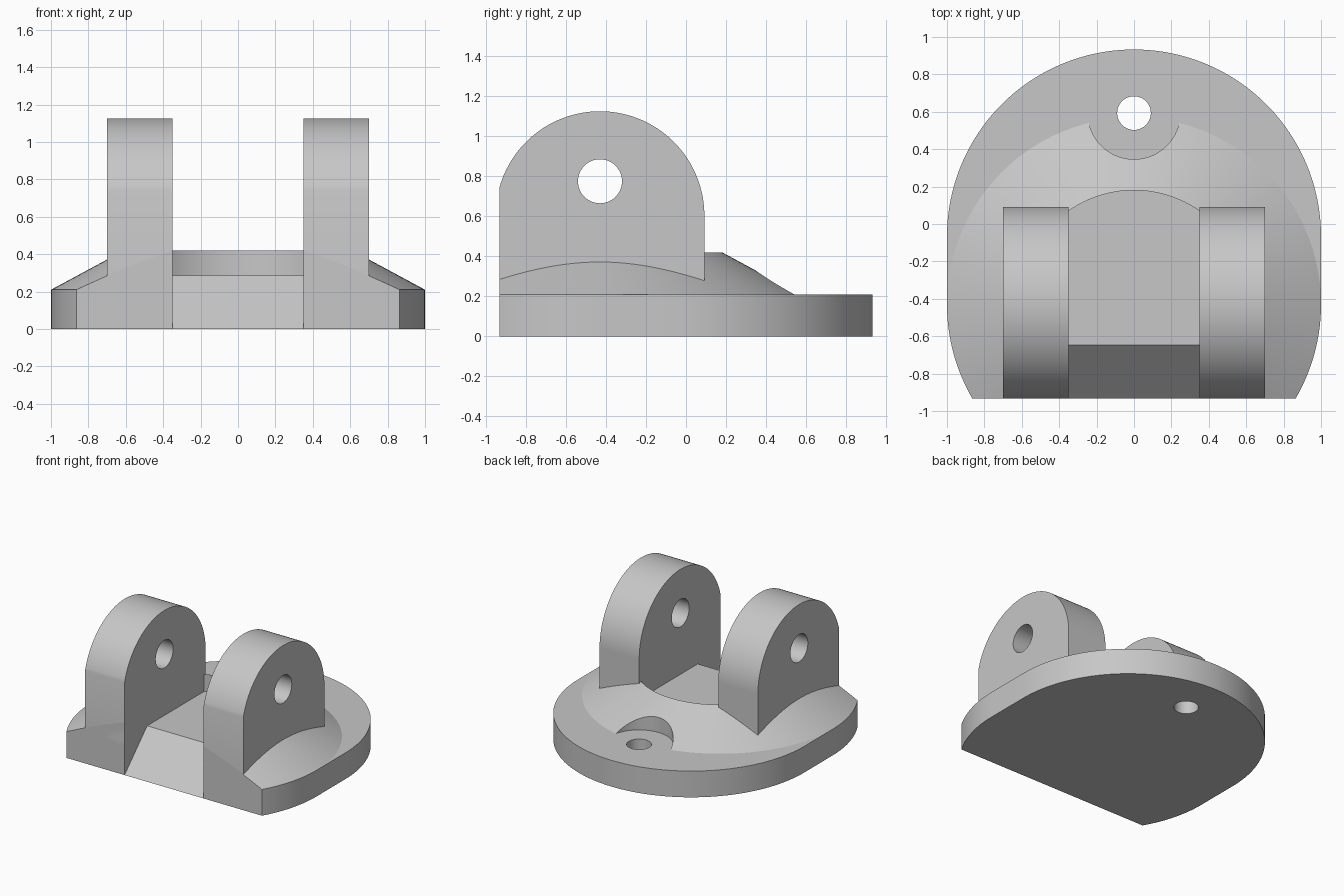
import bpy, bmesh
from math import sin, cos, asin, acos, pi, radians
from mathutils import Vector

if "Cube" in bpy.data.objects:
    bpy.data.objects.remove(bpy.data.objects["Cube"])

FRONT = -0.933      # flat front edge
PIVOT_Y = -0.43     # centre of hub and lugs
BACK_Y = -0.067     # centre of the rear plate arc
PLATE_Z, FLOOR_Z, HUB_Z = 0.21, 0.285, 0.42
GAP, LUG_X = 0.35, 0.70

grey = bpy.data.materials.new("plain grey")
grey.use_nodes = True
grey.diffuse_color = (0.57, 0.57, 0.57, 1)
grey.node_tree.nodes["Principled BSDF"].inputs["Base Color"].default_value = grey.diffuse_color


def arc(cx, cy, r, start, end, n):
    return [(cx + r * cos(start + (end - start) * i / n),
             cy + r * sin(start + (end - start) * i / n)) for i in range(n + 1)]


def finish(name, bm):
    bmesh.ops.recalc_face_normals(bm, faces=bm.faces)
    mesh = bpy.data.meshes.new(name)
    bm.to_mesh(mesh)
    bm.free()
    obj = bpy.data.objects.new(name, mesh)
    bpy.context.collection.objects.link(obj)
    return obj


def prism(name, points, axis, low, high):
    """Extrude a closed outline along z (x, y points) or x (y, z points)."""
    bm = bmesh.new()
    place = (lambda a, b: (a, b, low)) if axis == "z" else (lambda a, b: (low, a, b))
    face = bm.faces.new([bm.verts.new(place(*p)) for p in points])
    moved = bmesh.ops.extrude_face_region(bm, geom=[face])["geom"]
    step = Vector((0, 0, high - low)) if axis == "z" else Vector((high - low, 0, 0))
    bmesh.ops.translate(bm, vec=step, verts=[v for v in moved if isinstance(v, bmesh.types.BMVert)])
    return finish(name, bm)


def circle(cx, cy, r, n=48):
    return arc(cx, cy, r, 0, 2 * pi, n)[:-1]


def cut(obj, *cutters):
    for cutter in cutters:
        cutter.hide_render = True
        mod = obj.modifiers.new("cut", "BOOLEAN")
        mod.operation, mod.solver, mod.object = "DIFFERENCE", "EXACT", cutter
    bpy.context.view_layer.update()
    graph = bpy.context.evaluated_depsgraph_get()
    mesh = bpy.data.meshes.new_from_object(obj.evaluated_get(graph))
    obj.modifiers.clear()
    obj.data = mesh


# Base plate: rear half circle, straight sides, front arcs cut flat
dip = asin((PIVOT_Y - FRONT) / 1.0)
outline = (arc(0, BACK_Y, 1, 0, pi, 96)
           + arc(0, PIVOT_Y, 1, pi, pi + dip, 18)
           + arc(0, PIVOT_Y, 1, 2 * pi - dip, 2 * pi, 18))
plate = prism("base_plate", outline, "z", 0, PLATE_Z)

# Conical hub, trimmed flush with the front edge
bm = bmesh.new()
bmesh.ops.create_cone(bm, cap_ends=True, segments=128, radius1=1, radius2=0.61,
                      depth=HUB_Z - PLATE_Z)
bmesh.ops.translate(bm, vec=(0, PIVOT_Y, (HUB_Z + PLATE_Z) / 2), verts=bm.verts)
trim = bmesh.ops.bisect_plane(bm, geom=bm.verts[:] + bm.edges[:] + bm.faces[:],
                              plane_co=(0, FRONT, 0), plane_no=(0, -1, 0), clear_outer=True)
rim = [e for e in trim["geom_cut"] if isinstance(e, bmesh.types.BMEdge)]
bmesh.ops.edgeloop_fill(bm, edges=rim)
hub = finish("conical_hub", bm)

# Cutters: mounting hole, its recess, the pocket and the front ramp
hole = prism("hole_cutter", circle(0, 0.593, 0.09), "z", -0.1, 0.6)
recess = prism("recess_cutter", circle(0, 0.593, 0.247, 64), "z", 0.1, 0.6)
side = acos(GAP / 0.61)
pocket = prism("pocket_cutter",
               arc(0, PIVOT_Y, 0.61, side, pi - side, 32) + [(-GAP, -1.1), (GAP, -1.1)],
               "z", FLOOR_Z, 0.6)
ramp = prism("ramp_cutter",
             [(FRONT - 0.1, -0.1), (FRONT + 0.385, 0.385), (FRONT - 0.1, 0.385)],
             "x", -GAP, GAP)
cut(plate, hole, ramp)
cut(hub, recess, pocket, ramp)

# Pair of round-topped lugs with a cross hole
R, CZ = 0.522, 0.603
front_angle = pi - asin(((R * R - (PIVOT_Y - FRONT) ** 2) ** 0.5) / R)
profile = arc(PIVOT_Y, CZ, R, 0, front_angle, 64) + [(FRONT, 0), (PIVOT_Y + R, 0)]
pin = prism("pin_cutter", circle(PIVOT_Y, 0.775, 0.11), "x", -1, 1)
lugs = []
for name, low in (("left_lug", GAP), ("right_lug", -LUG_X)):
    lug = prism(name, profile, "x", low, low + LUG_X - GAP)
    cut(lug, pin)
    lugs.append(lug)

for helper in (hole, recess, pocket, ramp, pin):
    bpy.data.objects.remove(helper)

# Colour and shading
bpy.ops.object.select_all(action="DESELECT")
for obj in (plate, hub, *lugs):
    obj.data.materials.clear()
    obj.data.materials.append(grey)
    obj.select_set(True)
bpy.context.view_layer.objects.active = plate
bpy.ops.object.shade_smooth_by_angle(angle=radians(27))
